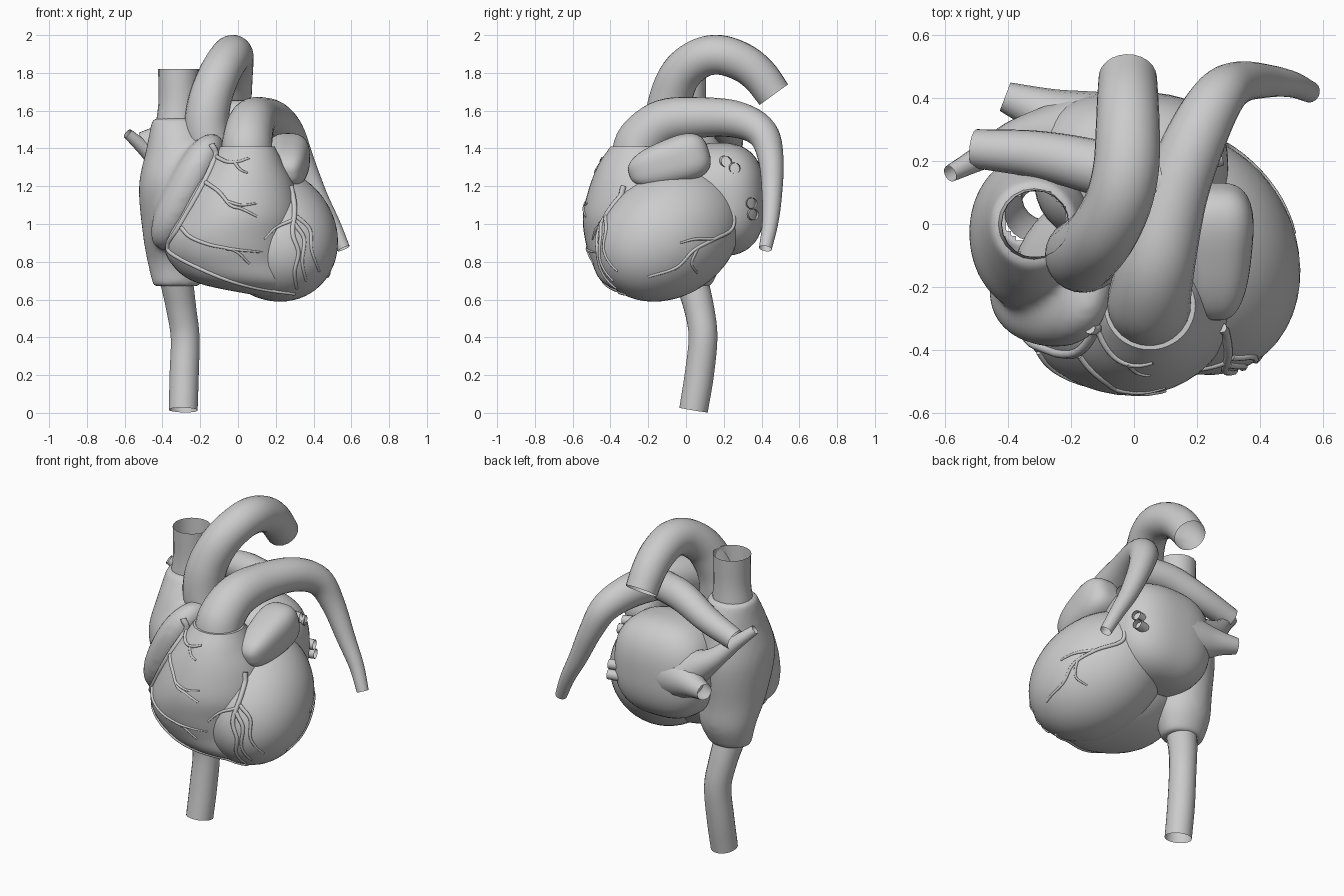
import bpy, bmesh, math
from mathutils import Vector
from mathutils.bvhtree import BVHTree

cube = bpy.data.objects.get("Cube")
if cube:
    bpy.data.objects.remove(cube, do_unlink=True)

grey = bpy.data.materials.new("plain grey")
grey.use_nodes = True
grey.diffuse_color = (0.6, 0.6, 0.6, 1)
grey.node_tree.nodes["Principled BSDF"].inputs["Base Color"].default_value = (0.6, 0.6, 0.6, 1)


def add(name, mesh):
    """Link a mesh with the shared material and smooth shading."""
    mesh.materials.clear()
    mesh.materials.append(grey)
    mesh.shade_smooth()
    mesh.set_sharp_from_angle(angle=math.radians(50))
    ob = bpy.data.objects.new(name, mesh)
    bpy.context.scene.collection.objects.link(ob)
    return ob


def from_bmesh(name, bm):
    bmesh.ops.recalc_face_normals(bm, faces=bm.faces)
    mesh = bpy.data.meshes.new(name)
    bm.to_mesh(mesh)
    bm.free()
    return add(name, mesh)


def evaluated(ob):
    """Final mesh of an object, which is then removed."""
    bpy.context.view_layer.update()
    mesh = bpy.data.meshes.new_from_object(ob.evaluated_get(bpy.context.evaluated_depsgraph_get()))
    bpy.data.objects.remove(ob, do_unlink=True)
    return mesh


def spline(points, steps):
    """Smooth interpolation through points of any dimension."""
    pts = [Vector(p) for p in points]
    pts = [pts[0] * 2 - pts[1]] + pts + [pts[-1] * 2 - pts[-2]]
    out = []
    for a, b, c, d in zip(pts, pts[1:], pts[2:], pts[3:]):
        for i in range(steps):
            t = i / steps
            out.append((b * 2 + (c - a) * t + (a * 2 - b * 5 + c * 4 - d) * t * t
                        + (b * 3 - a - c * 3 + d) * t ** 3) / 2)
    return out + [pts[-2]]


def blob(name, centre, radii, axis=(0, 0, 1), power=2, taper=0):
    """Rounded body whose local z follows the axis and narrows along it."""
    bm = bmesh.new()
    bmesh.ops.create_uvsphere(bm, u_segments=48, v_segments=28, radius=1)
    turn = Vector(axis).to_track_quat('Z', 'Y')
    for v in bm.verts:
        p = v.co / sum(abs(c) ** power for c in v.co) ** (1 / power)
        slim = 1 - taper * p.z
        v.co = turn @ (p * Vector((slim, slim, 1)) * Vector(radii)) + Vector(centre)
    return from_bmesh(name, bm)


def loft(name, sections):
    """Body through level ovals, each given as height, then (x, y, rx, ry)."""
    heights = spline([(z, 0) for z, _ in sections], 6)
    ovals = spline([s for _, s in sections], 6)
    bm = bmesh.new()
    rings, n = [], 48
    for h, (x, y, rx, ry) in zip(heights, ovals):
        rings.append([bm.verts.new((x + rx * math.cos(k * math.tau / n),
                                    y + ry * math.sin(k * math.tau / n), h[0])) for k in range(n)])
    for a, b in zip(rings, rings[1:]):
        for k in range(n):
            bm.faces.new((a[k], a[(k + 1) % n], b[(k + 1) % n], b[k]))
    bm.faces.new(rings[0])
    bm.faces.new(rings[-1])
    return from_bmesh(name, bm)


def fuse(name, parts, rounds):
    """Melt overlapping parts into one soft body."""
    bm = bmesh.new()
    for part in parts:
        bm.from_mesh(part.data)
        bpy.data.objects.remove(part, do_unlink=True)
    ob = from_bmesh(name, bm)
    remesh = ob.modifiers.new("melt", 'REMESH')
    remesh.mode = 'VOXEL'
    remesh.voxel_size = 0.016
    soften = ob.modifiers.new("soften", 'SMOOTH')
    soften.iterations = rounds
    return add(name, evaluated(ob))


def tube(name, path, detail=6, steps=6, caps=False):
    """Open round vessel along (x, y, z, radius) points."""
    pts = spline(path, steps) if steps else path
    curve = bpy.data.curves.new(name, 'CURVE')
    curve.dimensions = '3D'
    curve.bevel_depth = 1
    curve.bevel_resolution = detail
    curve.use_fill_caps = caps
    line = curve.splines.new('POLY')
    line.points.add(len(pts) - 1)
    for p, (x, y, z, r) in zip(line.points, pts):
        p.co = (x, y, z, 1)
        p.radius = r
    helper = bpy.data.objects.new(name + " guide", curve)
    bpy.context.scene.collection.objects.link(helper)
    return add(name, evaluated(helper))


# Chambers
right_atrium = fuse("right_atrium", [
    loft("atrium_sac", [
        (0.67, (-0.325, 0.03, 0.125, 0.105)), (0.8, (-0.315, 0.04, 0.165, 0.15)),
        (0.95, (-0.32, 0, 0.185, 0.2)), (1.2, (-0.33, -0.03, 0.195, 0.25)),
        (1.4, (-0.31, -0.02, 0.175, 0.21)), (1.56, (-0.32, 0, 0.135, 0.135))]),
    blob("auricle_lobe", (-0.265, -0.2, 1.17), (0.19, 0.115, 0.34), (0.45, -0.1, 0.89), 2.3)], 16)
body = [
    right_atrium,
    blob("left_ventricle", (0.185, -0.095, 0.945), (0.33, 0.33, 0.42), (0.38, -0.77, -0.52)),
    loft("right_ventricle", [
        (0.615, (0.2, -0.22, 0.07, 0.07)), (0.69, (0.06, -0.22, 0.28, 0.22)),
        (0.8, (-0.015, -0.2, 0.345, 0.3)), (0.92, (-0.03, -0.2, 0.36, 0.335)),
        (1.05, (0, -0.21, 0.335, 0.335)), (1.2, (0.02, -0.225, 0.28, 0.285)),
        (1.32, (0.04, -0.25, 0.2, 0.21)), (1.41, (0.05, -0.26, 0.145, 0.14))]),
    blob("left_auricle", (0.265, -0.09, 1.325), (0.11, 0.12, 0.22), (0, -1, -0.3), 2.8, 0.2),
]
blob("left_atrium", (-0.01, 0.175, 1.13), (0.31, 0.245, 0.3), power=2.6)

# Open the right atrium into both great veins
bm = bmesh.new()
bm.from_mesh(right_atrium.data)
ports = [v for v in bm.verts if (v.co.z > 1.5 and (v.co.xy - Vector((-0.315, 0))).length < 0.098)
         or (v.co.z < 0.73 and (v.co.xy - Vector((-0.325, 0.03))).length < 0.078)]
bmesh.ops.delete(bm, geom=ports, context='VERTS')
bm.to_mesh(right_atrium.data)
bm.free()

# Great vessels
tube("aorta", [(-0.13, -0.1, 1.33, 0.115), (-0.165, -0.1, 1.5, 0.118), (-0.15, -0.085, 1.65, 0.114),
               (-0.1, -0.03, 1.79, 0.109), (-0.05, 0.07, 1.875, 0.106), (-0.025, 0.18, 1.895, 0.105),
               (-0.02, 0.3, 1.855, 0.102), (-0.02, 0.39, 1.785, 0.098), (-0.02, 0.465, 1.685, 0.093)], 10)
tube("left_pulmonary_artery", [
    (0.05, -0.265, 1.33, 0.135), (0.05, -0.235, 1.44, 0.132), (0.075, -0.11, 1.54, 0.122),
    (0.13, 0.1, 1.565, 0.106), (0.2, 0.28, 1.55, 0.096), (0.27, 0.405, 1.48, 0.083),
    (0.335, 0.45, 1.34, 0.067), (0.42, 0.455, 1.15, 0.053), (0.5, 0.445, 1.0, 0.042),
    (0.56, 0.42, 0.87, 0.034)], 10)
tube("right_pulmonary_artery", [(0.1, 0.12, 1.57, 0.088), (-0.1, 0.175, 1.56, 0.088),
                                (-0.3, 0.22, 1.49, 0.076), (-0.505, 0.24, 1.425, 0.062)], 8)
tube("superior_vena_cava", [(-0.32, 0, 1.52, 0.116), (-0.315, 0, 1.65, 0.106), (-0.315, 0, 1.82, 0.108)], 8)
tube("inferior_vena_cava", [(-0.29, 0.04, 0.015, 0.077), (-0.285, 0.07, 0.2, 0.078),
                            (-0.28, 0.09, 0.4, 0.077), (-0.3, 0.07, 0.55, 0.08),
                            (-0.325, 0.03, 0.7, 0.088)], 8)

# Pulmonary veins
tube("upper_right_vein", [(-0.22, 0.28, 1.18, 0.12), (-0.37, 0.27, 1.28, 0.065),
                          (-0.48, 0.215, 1.385, 0.042), (-0.585, 0.16, 1.48, 0.027)])
tube("lower_right_vein", [(-0.05, 0.24, 1.14, 0.19), (-0.22, 0.32, 1.14, 0.115),
                          (-0.32, 0.37, 1.14, 0.07), (-0.41, 0.405, 1.14, 0.048)])
for i, (y, z) in enumerate([(0.215, 1.33), (0.26, 1.295), (0.35, 1.11), (0.36, 1.05)]):
    tube(f"left_vein_{i + 1}", [(0.1, y - 0.05, z - 0.01, 0.045), (0.2, y - 0.02, z, 0.033),
                                (0.28, y, z, 0.029)], 4)

# Coronary vessels, laid on the chamber walls
verts, faces = [], []
for ob in body:
    start = len(verts)
    verts += [v.co.copy() for v in ob.data.vertices]
    faces += [[start + i for i in p.vertices] for p in ob.data.polygons]
wall = BVHTree.FromPolygons(verts, faces)


def coronary(name, side, radius, points):
    """Project a 2D line onto the wall from the front (x, z) or the side (y, z)."""
    flat = spline(points, 6)
    path = []
    for i, (u, z) in enumerate(flat):
        start, ray = ((2, u, z), (-1, 0, 0)) if side else ((u, -2, z), (0, 1, 0))
        hit = wall.ray_cast(Vector(start), Vector(ray))[0]
        if hit:
            path.append((*hit, radius * (1 - 0.5 * i / len(flat))))
    tube(name, path, 2, 0, True)


front_lines = [
    (0.018, [(-0.14, 1.42), (-0.12, 1.36), (-0.18, 1.22), (-0.31, 0.99), (-0.37, 0.89), (-0.33, 0.83),
             (-0.1, 0.72), (0.1, 0.66), (0.3, 0.63)]),
    (0.012, [(-0.17, 1.22), (-0.1, 1.17), (-0.04, 1.1), (0.02, 1.08), (0.1, 1.04)]),
    (0.009, [(-0.06, 1.12), (0.02, 1.1), (0.1, 1.11)]),
    (0.012, [(-0.12, 1.36), (-0.06, 1.33), (0, 1.33), (0.06, 1.35)]),
    (0.009, [(-0.02, 1.33), (0.01, 1.29), (0.05, 1.27)]),
    (0.012, [(-0.3, 0.98), (-0.25, 0.93), (-0.15, 0.89), (-0.02, 0.86), (0.06, 0.79)]),
    (0.009, [(-0.06, 0.87), (0.03, 0.86), (0.13, 0.85)]),
    (0.016, [(0.28, 1.2), (0.3, 1.08), (0.29, 0.95), (0.32, 0.85), (0.3, 0.75), (0.31, 0.66)]),
    (0.013, [(0.3, 1.0), (0.35, 0.92), (0.34, 0.8), (0.36, 0.7)]),
    (0.012, [(0.31, 1.04), (0.38, 0.97), (0.39, 0.86), (0.43, 0.75)]),
    (0.01, [(0.29, 1.02), (0.2, 0.98), (0.14, 0.92)]),
]
side_lines = [
    (0.014, [(0.12, 1.24), (0.21, 1.15), (0.25, 1.05), (0.24, 0.97), (0.15, 0.92), (0.04, 0.86),
             (-0.05, 0.77), (-0.2, 0.72)]),
    (0.01, [(0.15, 0.92), (0.05, 0.92), (-0.03, 0.9)]),
    (0.009, [(0.06, 0.87), (0.03, 0.79), (0.06, 0.74)]),
]
for side, lines in enumerate((front_lines, side_lines)):
    for i, (radius, points) in enumerate(lines):
        coronary(f"{('front', 'side')[side]}_coronary_{i + 1}", side, radius, points)
